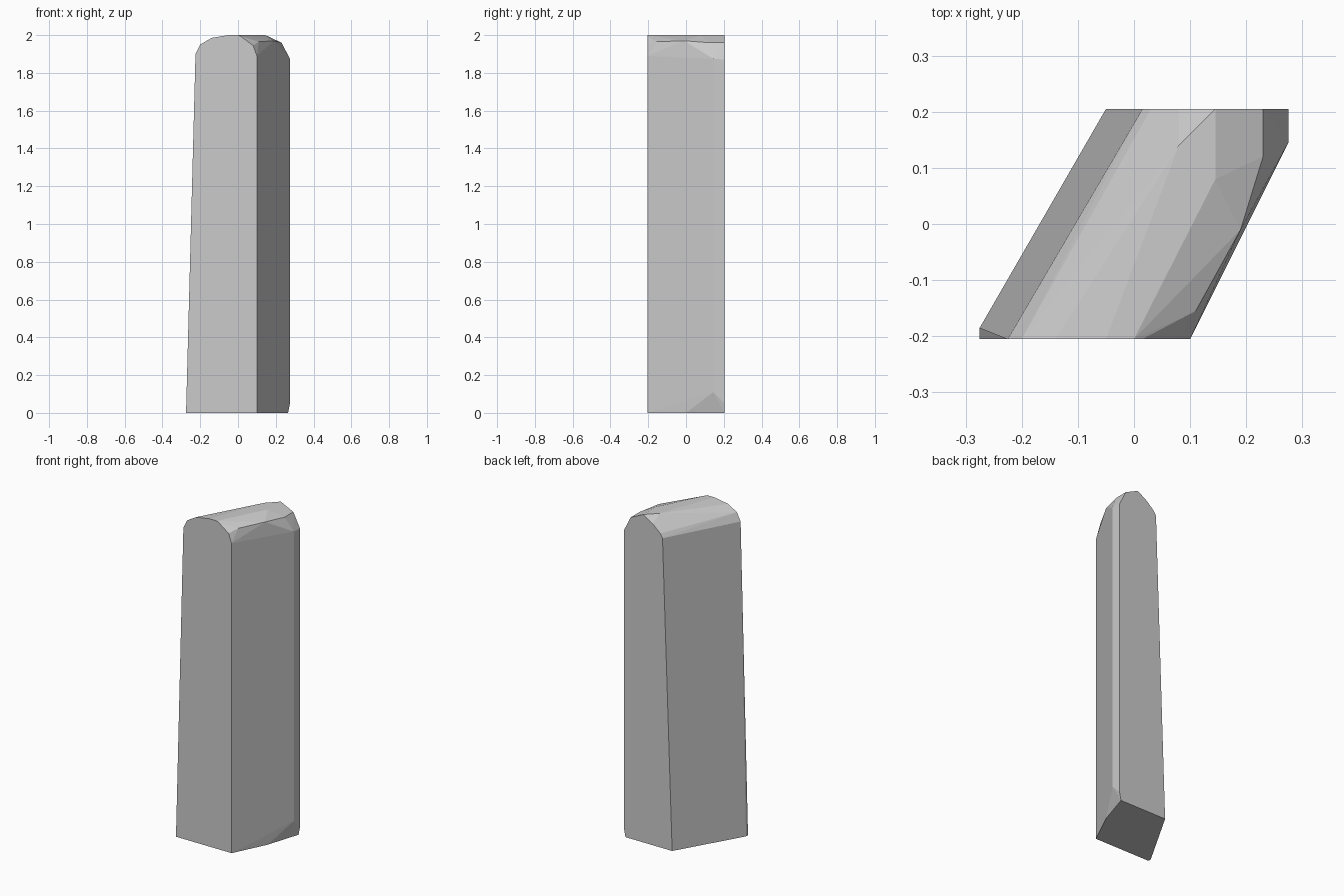
import bpy, bmesh

if "Cube" in bpy.data.objects:
    bpy.data.objects.remove(bpy.data.objects["Cube"])

# Front and back outlines (x, z)
front = [(-0.275, 0), (-0.225, 1.9), (-0.2, 1.95), (-0.14, 1.985), (-0.05, 2.0),
         (0.0, 2.0), (0.015, 1.993), (0.08, 1.945), (0.1, 1.89), (0.1, 0)]
back = [(-0.05, 0), (0.015, 1.89), (0.03, 1.915), (0.08, 1.96), (0.145, 2.0),
        (0.23, 1.96), (0.275, 1.87), (0.275, 0.05), (0.265, 0)]
# Worn corners along the right side and the left foot (x, y, z)
side = [(-0.275, -0.185, 0), (0.11, -0.155, 1.965), (0.19, -0.01, 1.97),
        (0.145, 0.08, 2.0), (0.08, 0.14, 2.0), (0.23, 0.12, 1.96),
        (0.275, 0.145, 1.875), (0.275, 0.145, 0.11), (0.2, 0.0, 0)]

# Leaning stone slab as the hull of its outlines
bm = bmesh.new()
for x, z in front:
    bm.verts.new((x, -0.205, z))
for x, z in back:
    bm.verts.new((x, 0.205, z))
for p in side:
    bm.verts.new(p)
bmesh.ops.convex_hull(bm, input=bm.verts)
bmesh.ops.delete(bm, geom=[v for v in bm.verts if not v.link_faces], context='VERTS')
bmesh.ops.dissolve_limit(bm, angle_limit=0.01, verts=bm.verts, edges=bm.edges)
bmesh.ops.recalc_face_normals(bm, faces=bm.faces)

mesh = bpy.data.meshes.new("stone_slab")
bm.to_mesh(mesh)
bm.free()
slab = bpy.data.objects.new("stone_slab", mesh)
bpy.context.collection.objects.link(slab)
